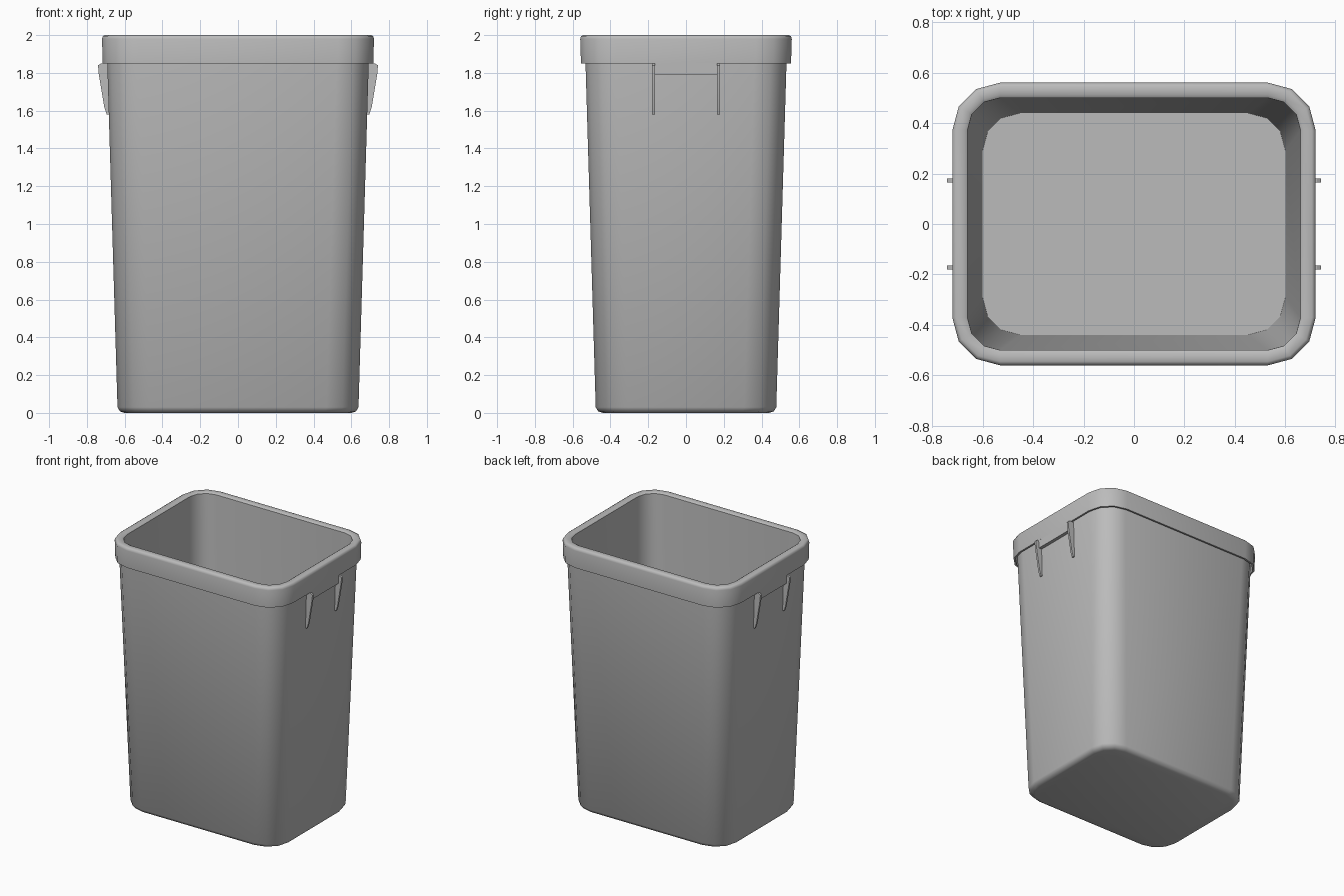
import bpy
import bmesh
import math

cube = bpy.data.objects.get("Cube")
if cube:
    bpy.data.objects.remove(cube, do_unlink=True)

grey = bpy.data.materials.new("grey_plastic")
grey.use_nodes = True
colour = (0.5, 0.5, 0.5, 1)
grey.diffuse_color = colour
grey.node_tree.nodes["Principled BSDF"].inputs["Base Color"].default_value = colour


def finish(name, bm, angle=50):
    bmesh.ops.recalc_face_normals(bm, faces=bm.faces)
    mesh = bpy.data.meshes.new(name)
    bm.to_mesh(mesh)
    bm.free()
    mesh.materials.append(grey)
    obj = bpy.data.objects.new(name, mesh)
    bpy.context.collection.objects.link(obj)
    bpy.ops.object.select_all(action="DESELECT")
    obj.select_set(True)
    bpy.context.view_layer.objects.active = obj
    bpy.ops.object.shade_smooth_by_angle(angle=math.radians(angle))
    return obj


def rounded_ring(bm, hx, z, r, steps=3):
    """Rounded rectangle; its depth is always 0.16 less than its width."""
    hy = hx - 0.16
    ring = []
    for quarter, (sx, sy) in enumerate([(1, 1), (-1, 1), (-1, -1), (1, -1)]):
        for i in range(steps + 1):
            a = math.radians(90 * (quarter + i / steps))
            ring.append(bm.verts.new((sx * (hx - r) + r * math.cos(a),
                                      sy * (hy - r) + r * math.sin(a), z)))
    return ring


def prism(name, points, y, thickness):
    """Extrude an x-z outline along y."""
    bm = bmesh.new()
    face = bm.faces.new([bm.verts.new((x, y - thickness / 2, z)) for x, z in points])
    out = bmesh.ops.extrude_face_region(bm, geom=[face])
    moved = [v for v in out["geom"] if isinstance(v, bmesh.types.BMVert)]
    bmesh.ops.translate(bm, verts=moved, vec=(0, thickness, 0))
    return finish(name, bm, 30)


# Bin shell: outer wall, overhanging hollow rim, inner wall and floor
profile = [  # half width, height, corner radius
    (0.60, 0, 0.15), (0.625, 0.008, 0.165), (0.638, 0.03, 0.17),
    (0.692, 1.85, 0.17), (0.695, 1.95, 0.17),
    (0.703, 1.95, 0.175), (0.703, 1.85, 0.175), (0.716, 1.85, 0.186),
    (0.72, 1.98, 0.19), (0.716, 1.994, 0.186), (0.705, 2.0, 0.175),
    (0.672, 2.0, 0.142), (0.66, 1.992, 0.13), (0.60, 0.03, 0.15),
]
bm = bmesh.new()
rings = [rounded_ring(bm, *p) for p in profile]
for low, high in zip(rings, rings[1:]):
    for i in range(len(low)):
        j = (i + 1) % len(low)
        bm.faces.new((low[i], low[j], high[j], high[i]))
bm.faces.new(rings[0])
bm.faces.new(rings[-1])
finish("bin_shell", bm)

# Side fins and the rim tab between them
fin = [(0.675, 1.58), (0.695, 1.58), (0.708, 1.62), (0.738, 1.80),
       (0.741, 1.84), (0.725, 1.85), (0.68, 1.85)]
tab = [(0.69, 1.79), (0.715, 1.79), (0.716, 1.852), (0.69, 1.852)]
for side, s in (("left", 1), ("right", -1)):
    for end, y in (("front", -0.172), ("back", 0.172)):
        prism(f"{side}_{end}_fin", [(s * x, z) for x, z in fin], y, 0.015)
    prism(f"{side}_rim_tab", [(s * x, z) for x, z in tab], 0, 0.34)
